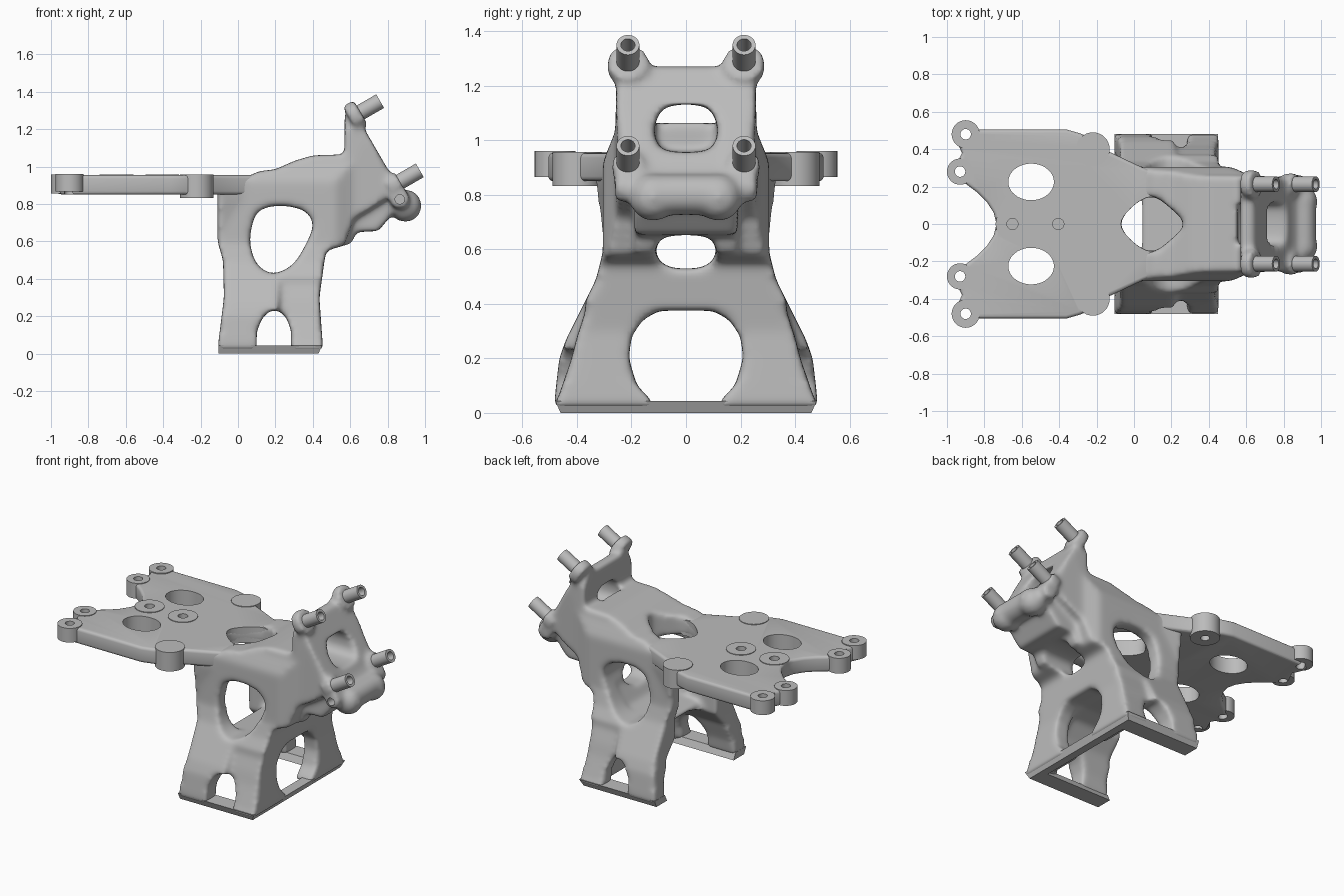
import bpy, bmesh, math
from mathutils import Vector

if "Cube" in bpy.data.objects:
    bpy.data.objects.remove(bpy.data.objects["Cube"])

grey = bpy.data.materials.new("cast grey")
grey.use_nodes = True
grey.diffuse_color = (0.5, 0.5, 0.5, 1)
grey.node_tree.nodes["Principled BSDF"].inputs["Base Color"].default_value = (0.5, 0.5, 0.5, 1)


def make(name, bm):
    bmesh.ops.recalc_face_normals(bm, faces=bm.faces)
    me = bpy.data.meshes.new(name)
    bm.to_mesh(me)
    bm.free()
    me.materials.append(grey)
    ob = bpy.data.objects.new(name, me)
    bpy.context.collection.objects.link(ob)
    return ob


def curve(pts, n=5):
    """Closed smooth loop through the points."""
    out, k = [], len(pts)
    for i in range(k):
        a, b, c, d = (Vector(pts[(i + j) % k]) for j in (-1, 0, 1, 2))
        for s in range(n):
            t = s / n
            out.append((2 * b + (c - a) * t + (2 * a - 5 * b + 4 * c - d) * t * t
                        + (3 * b - a - 3 * c + d) * t ** 3) / 2)
    return out


def mirrored(half):
    """Complete an outline, mirroring its first coordinate."""
    return half + [(-a, b) for a, b in reversed(half)]


def prism(name, pts, axis, lo, hi):
    """Extrude a 2D outline along an axis."""
    put = {"x": lambda a, b, h: (h, a, b), "y": lambda a, b, h: (a, h, b),
           "z": lambda a, b, h: (a, b, h)}[axis]
    bm = bmesh.new()
    rings = [[bm.verts.new(put(p[0], p[1], h)) for p in pts] for h in (lo, hi)]
    for r in rings:
        bm.faces.new(r)
    for i in range(len(pts)):
        j = (i + 1) % len(pts)
        bm.faces.new((rings[0][i], rings[0][j], rings[1][j], rings[1][i]))
    return make(name, bm)


def rod(name, p, q, r, sides=32):
    """Cylinder between two points."""
    p, q = Vector(p), Vector(q)
    bm = bmesh.new()
    bmesh.ops.create_cone(bm, cap_ends=True, segments=sides, radius1=r, radius2=r, depth=(q - p).length)
    rot = (q - p).to_track_quat("Z", "Y")
    for v in bm.verts:
        v.co = rot @ v.co + (p + q) / 2
    return make(name, bm)


def ball(name, c, r):
    bm = bmesh.new()
    bmesh.ops.create_icosphere(bm, subdivisions=3, radius=r)
    bmesh.ops.translate(bm, verts=bm.verts, vec=c)
    return make(name, bm)


def apply(ob, kind, **kw):
    m = ob.modifiers.new(kind, kind)
    for k, v in kw.items():
        setattr(m, k, v)
    bpy.context.view_layer.objects.active = ob
    bpy.ops.object.modifier_apply(modifier=m.name)


def boolean(ob, op, *others):
    for o in others:
        apply(ob, "BOOLEAN", operation=op, solver="EXACT", object=o)
        bpy.data.objects.remove(o)


def finish(ob, angle=35):
    bpy.ops.object.select_all(action="DESELECT")
    ob.select_set(True)
    bpy.context.view_layer.objects.active = ob
    bpy.ops.object.shade_smooth_by_angle(angle=math.radians(angle))


def top_opening():
    return prism("top_opening", curve([(-.07, 0), (0, .1), (.1, .145), (.2, .08), (.265, 0),
                                       (.2, -.08), (.1, -.145), (0, -.1)]), "z", .7, 1.2)


# Support body: side, end and plan silhouettes intersected
body = prism("support_body", [(-.11, .02), (-.075, .3), (-.08, .5), (-.11, .6), (-.11, .94), (.06, .95),
                              (.11, .975), (.2, .985), (.3, 1.03), (.4, 1.06), (.57, 1.065), (.57, 1.28),
                              (.63, 1.28), (.845, .91), (.9, .85), (.82, .74), (.75, .655), (.63, .65),
                              (.61, .59), (.47, .55), (.435, .3), (.455, .02)], "y", -.6, .6)
end_shape = [(.485, 0), (.48, .07), (.465, .2), (.44, .27), (.375, .4), (.33, .49), (.305, .59), (.305, .92),
             (.285, .97), (.26, 1.03), (.255, 1.2), (.2, 1.272)]
plan = [(-.2, .55), (.465, .55), (.475, .31), (.52, .305), (.62, .26), (.95, .24)]
boolean(body, "INTERSECT",
        prism("end_shape", mirrored(end_shape), "x", -.3, 1.1),
        prism("plan_shape", plan + [(x, -y) for x, y in reversed(plan)], "z", -.1, 1.5))

# Openings through the legs, tunnel and neck
boolean(body, "DIFFERENCE",
        prism("side_window", curve([(.19, .43), (.29, .475), (.36, .58), (.4, .69), (.35, .765), (.22, .79),
                                    (.11, .76), (.07, .66), (.07, .56), (.11, .47)]), "y", -.7, .7),
        prism("side_arch", [(.1, 0), (.1, .12), (.13, .19), (.17, .23), (.22, .23),
                            (.26, .19), (.285, .12), (.28, 0)], "y", -.7, .7),
        prism("end_arch", mirrored([(.11, 0), (.13, .05), (.18, .1), (.21, .2), (.2, .28),
                                    (.16, .34), (.1, .375)]), "x", -.3, .6),
        prism("tunnel", mirrored([(.37, 0), (.35, .12), (.3, .25), (.21, .35), (.1, .38)]), "x", -.31, .33),
        prism("upper_cavity", [(-.3, .33), (0, .33), (.05, .41), (.2, .43), (.29, .46), (.37, .58),
                               (.39, .7), (.34, .8), (.2, .85), (-.3, .85)], "y", -.21, .21),
        prism("neck_window", curve(mirrored([(.06, .535), (.11, .58), (.1, .63), (.05, .65)])), "x", .3, .72),
        prism("face_window", curve(mirrored([(.08, .965), (.115, 1.035), (.09, 1.11), (.03, 1.13)])),
              "x", .555, 1.1),
        top_opening())
for s in (-1, 1):
    boolean(body, "DIFFERENCE",
            prism("jaw_relief", [(.54, .5), (.62, .72), (.8, .83), (1, .83), (1, .5)], "y", s * .19, s * .5),
            prism("leg_relief", [(s * .475, .04), (s * .42, .2), (s * .4, .28), (s * .36, .4),
                                 (s * .6, .4), (s * .6, .04)], "x", .22, .6))

# Ears, chin and shoulders blend into the body
normal = Vector((math.cos(math.pi / 6), 0, .5))
pegs = [(Vector((x, s * .213, z)), r) for s in (-1, 1) for x, z, r in ((.76, 1.35, .078), (.972, .98, .06))]
blend = [rod("ear", p - normal * .19, p - normal * .12, r) for p, r in pegs]
blend.append(rod("chin_bar", (.9, -.12, .8), (.9, .12, .8), .075))
for s in (-1, 1):
    blend.append(ball("chin_lobe", (.895, s * .12, .79), .088))
    blend.append(rod("side_lobe", (.865, s * .15, .825), (.865, s * .262, .825), .052))
    shoulder = prism("shoulder", [(s * .25, .6), (s * .302, .6), (s * .335, .84), (s * .365, .94),
                                  (s * .25, .94)], "x", -.108, .05)
    for v in shoulder.data.vertices:
        if v.co.x > 0 and abs(v.co.y) > .3:
            v.co.y = s * .303
    blend.append(shoulder)
bpy.ops.object.select_all(action="DESELECT")
for o in blend + [body]:
    o.select_set(True)
bpy.context.view_layer.objects.active = body
bpy.ops.object.join()
apply(body, "REMESH", mode="VOXEL", voxel_size=.014)
apply(body, "SMOOTH", factor=.5, iterations=14)
for s in (-1, 1):
    boolean(body, "DIFFERENCE", rod("side_bore", (.865, s * .2, .825), (.865, s * .4, .825), .025))
finish(body, 50)

# Mounting pegs
for i, (p, _) in enumerate(pegs):
    peg = rod("mounting_peg_%d" % (i + 1), p - normal * .17, p, .042)
    boolean(peg, "DIFFERENCE", rod("bore", p - normal * .1, p + normal * .05, .026))
    finish(peg)

# Foot frame, open at one end, tapering downward
foot = prism("foot_frame", [(-.105, .48), (.45, .48), (.45, -.48), (-.105, -.48), (-.105, -.37),
                            (.38, -.37), (.38, .37), (-.105, .37)], "z", 0, .044)
for v in foot.data.vertices:
    if v.co.z < .01:
        v.co.y -= math.copysign(.02, v.co.y)
        v.co.x -= .02 if v.co.x > .4 else 0
finish(foot)

# Top plate with rounded edges, bosses and holes
edge = [(.13, .27), (.05, .3), (-.13, .385), (-.2, .45), (-.29, .485), (-.36, .505), (-.9, .505),
        (-.96, .47), (-.92, .38), (-.97, .28), (-.9, .215), (-.84, .17), (-.785, .115), (-.75, .06), (-.735, 0)]
plate = prism("top_plate", edge + [(x, -y) for x, y in reversed(edge[:-1])], "z", .85, .954)
apply(plate, "BEVEL", width=.018, segments=3, limit_method="ANGLE", angle_limit=math.radians(60))
for s in (-1, 1):
    for x, y, r, low, high in ((-.9, .48, .075, .866, .96), (-.93, .28, .07, .856, .958),
                               (-.22, .4, .09, .832, .958)):
        boolean(plate, "UNION", rod("boss", (x, s * y, low), (x, s * y, high), r))
    for x, y, low, high in ((-.9, .48, .7, 1.1), (-.93, .28, .7, 1.1), (-.22, .4, .7, .9)):
        boolean(plate, "DIFFERENCE", rod("screw_hole", (x, s * y, low), (x, s * y, high), .028))
    boolean(plate, "DIFFERENCE", prism("oval", [(-.55 + .122 * math.cos(t * math.pi / 20),
                                                 s * .225 + .098 * math.sin(t * math.pi / 20))
                                                for t in range(40)], "z", .7, 1.1))
for x in (-.65, -.405):
    boolean(plate, "UNION", rod("pad", (x, 0, .9), (x, 0, .958), .09))
    boolean(plate, "DIFFERENCE", rod("pad_hole", (x, 0, .9), (x, 0, 1.1), .03))
boolean(plate, "DIFFERENCE", top_opening())
finish(plate)
